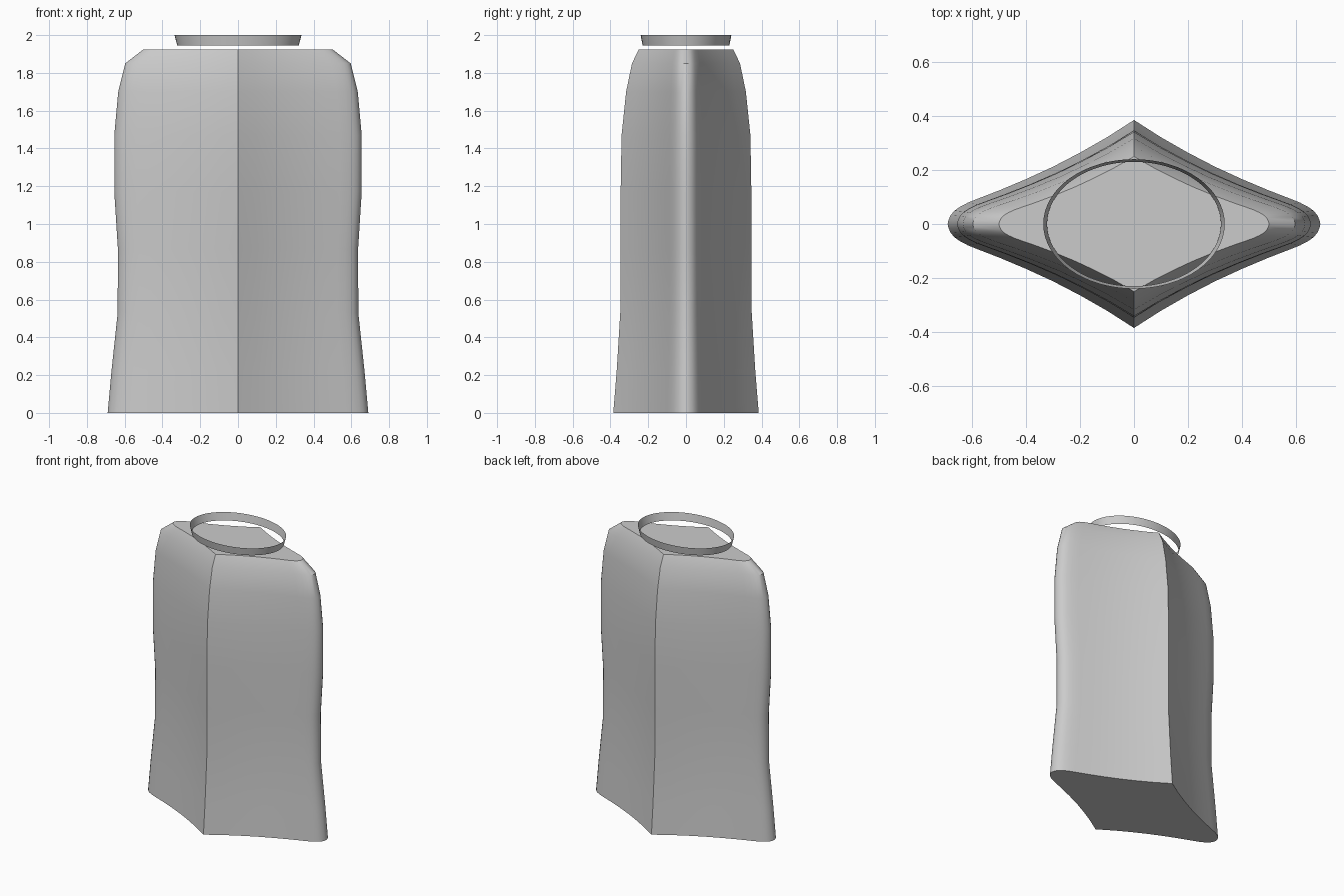
import bpy, bmesh, math

if "Cube" in bpy.data.objects:
    bpy.data.objects.remove(bpy.data.objects["Cube"])

def loft(name, rings, caps):
    """Skin a stack of closed rings of 3D points, optionally capped."""
    bm = bmesh.new()
    rows = [[bm.verts.new(p) for p in ring] for ring in rings]
    n = len(rows[0])
    for low, high in zip(rows, rows[1:]):
        for i in range(n):
            j = (i + 1) % n
            bm.faces.new((low[i], low[j], high[j], high[i]))
    if caps:
        bm.faces.new(rows[0][::-1])
        bm.faces.new(rows[-1])
    mesh = bpy.data.meshes.new(name)
    bm.to_mesh(mesh)
    bm.free()
    obj = bpy.data.objects.new(name, mesh)
    bpy.context.collection.objects.link(obj)
    bpy.ops.object.select_all(action='DESELECT')
    obj.select_set(True)
    bpy.context.view_layer.objects.active = obj
    bpy.ops.object.shade_smooth_by_angle(angle=math.radians(35))
    return obj

# quarter cross-section: rounded side tip to creased front/back corner
quarter = [(0.69, 0), (0.687, 0.015), (0.678, 0.034), (0.664, 0.05),
           (0.645, 0.063), (0.615, 0.079), (0.57, 0.097), (0.5, 0.124),
           (0.4, 0.166), (0.3, 0.212), (0.2, 0.264), (0.1, 0.321), (0, 0.385)]
half = quarter + [(-x, y) for x, y in quarter[-2::-1]]
section = half + [(x, -y) for x, y in half[-2:0:-1]]

# bottle body: height, half width, half depth
levels = [(0, 0.69, 0.385), (0.22, 0.67, 0.367), (0.53, 0.637, 0.348),
          (0.87, 0.636, 0.347), (1.17, 0.655, 0.346), (1.47, 0.655, 0.341),
          (1.70, 0.634, 0.317), (1.85, 0.597, 0.286), (1.925, 0.50, 0.25)]
loft("bottle_body",
     [[(x * w / 0.69, y * d / 0.385, z) for x, y in section] for z, w, d in levels],
     caps=True)

# open neck band floating above the shoulder
def ellipse(a, b, z, n=64):
    return [(a * math.cos(2 * math.pi * i / n), b * math.sin(2 * math.pi * i / n), z)
            for i in range(n)]

loft("neck_band", [ellipse(0.322, 0.23, 1.946), ellipse(0.336, 0.24, 2.0)], caps=False)
